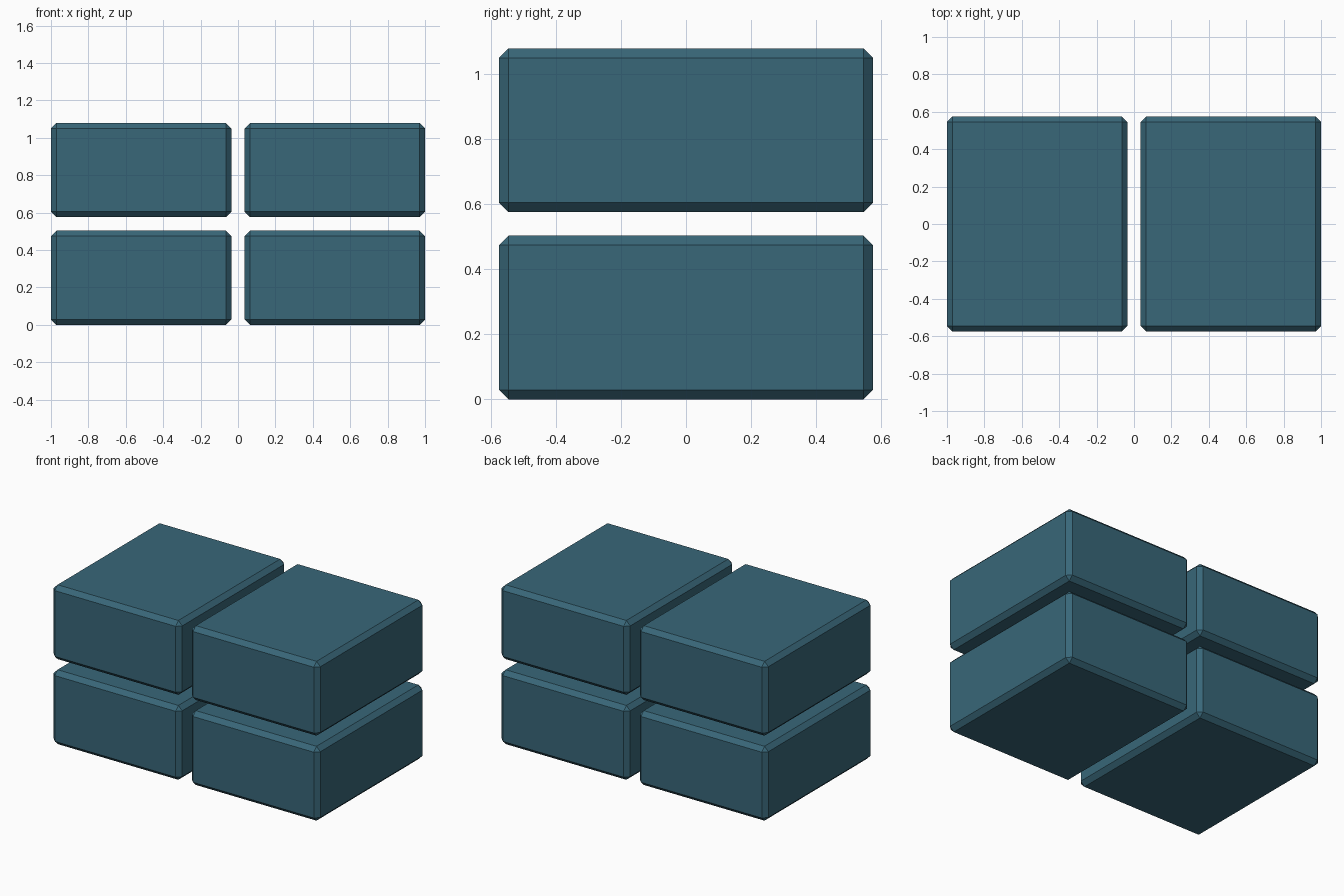
import bpy, bmesh

if "Cube" in bpy.data.objects:
    bpy.data.objects.remove(bpy.data.objects["Cube"])

W, D, H = 0.964, 1.15, 0.504   # block size
GAP = 0.072                    # space between blocks
CHAMFER = 0.029

mat = bpy.data.materials.new("blue_grey")
mat.diffuse_color = (0.04, 0.135, 0.19, 1)
mat.use_nodes = True
mat.node_tree.nodes["Principled BSDF"].inputs["Base Color"].default_value = mat.diffuse_color


def block(name, x, z):
    """Box with a flat single-segment chamfer on every edge."""
    bm = bmesh.new()
    bmesh.ops.create_cube(bm, size=1)
    bmesh.ops.scale(bm, vec=(W, D, H), verts=bm.verts)
    bmesh.ops.bevel(bm, geom=bm.edges[:], offset=CHAMFER, offset_type='OFFSET',
                    segments=1, profile=0.5, affect='EDGES')
    bmesh.ops.recalc_face_normals(bm, faces=bm.faces)
    mesh = bpy.data.meshes.new(name)
    bm.to_mesh(mesh)
    bm.free()
    mesh.materials.append(mat)
    ob = bpy.data.objects.new(name, mesh)
    ob.location = (x, 0, z)
    bpy.context.collection.objects.link(ob)


# Two stacked rows of two blocks
for row, level in enumerate(("lower", "upper")):
    for side, sx in (("left", -1), ("right", 1)):
        block(f"{level}_{side}_block", sx * (W + GAP) / 2, H / 2 + row * (H + GAP))
